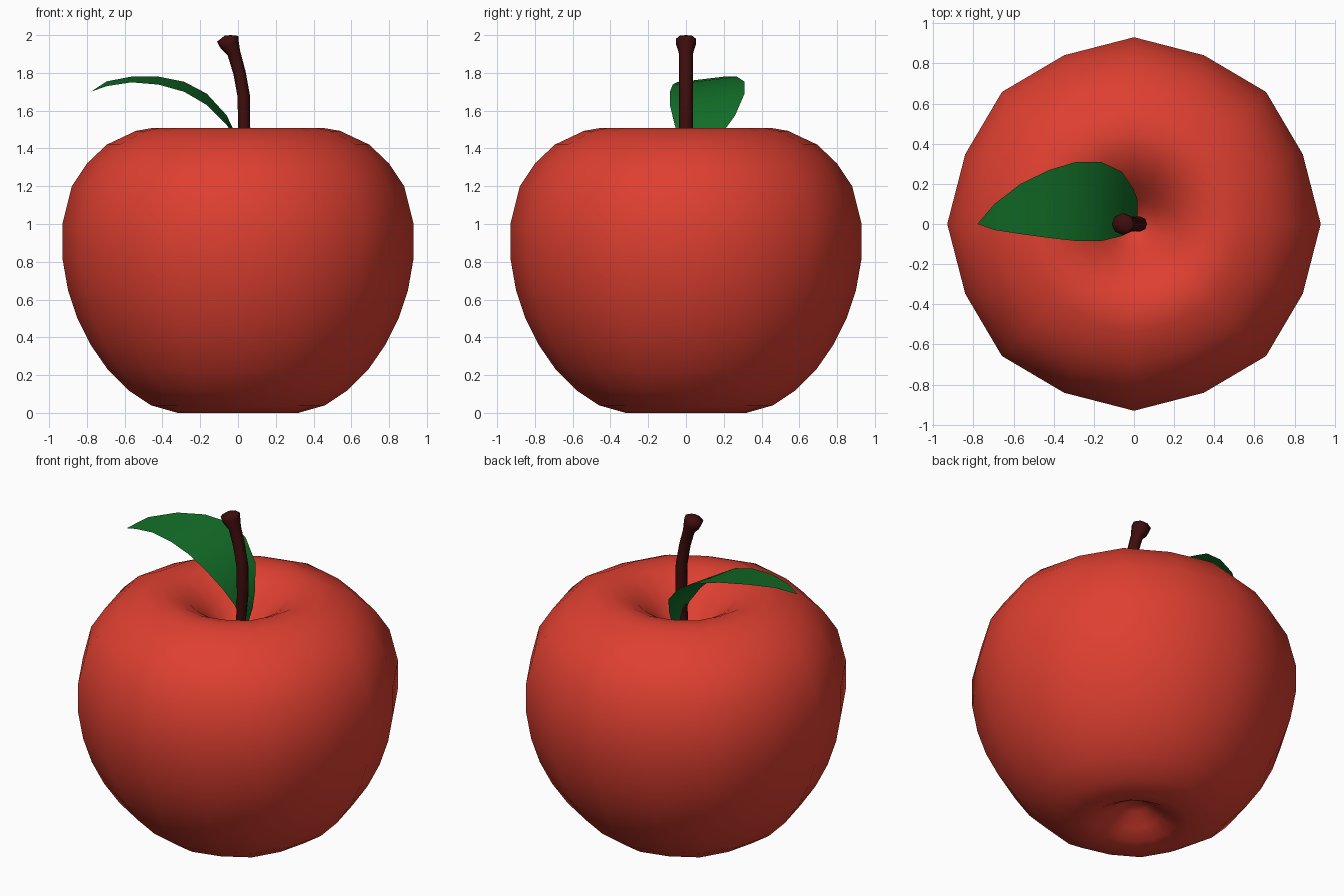
import bpy, bmesh, math
from mathutils import Vector

if "Cube" in bpy.data.objects:
    bpy.data.objects.remove(bpy.data.objects["Cube"])


def material(name, color):
    m = bpy.data.materials.new(name)
    m.diffuse_color = (*color, 1)
    m.use_nodes = True
    m.node_tree.nodes["Principled BSDF"].inputs["Base Color"].default_value = m.diffuse_color
    return m


def finish(name, bm, mat, recalc=True):
    if recalc:
        bmesh.ops.recalc_face_normals(bm, faces=bm.faces)
    for f in bm.faces:
        f.smooth = True
    me = bpy.data.meshes.new(name)
    bm.to_mesh(me)
    bm.free()
    me.materials.append(mat)
    ob = bpy.data.objects.new(name, me)
    bpy.context.collection.objects.link(ob)
    return ob


def skin(bm, rings, start, end):
    """Join closed rings of vertices and close both ends with a fan."""
    n = len(rings[0])
    for a, b in zip(rings, rings[1:]):
        for i in range(n):
            j = (i + 1) % n
            bm.faces.new((a[i], a[j], b[j], b[i]))
    for ring, tip in ((rings[0], start), (rings[-1], end)):
        v = bm.verts.new(tip)
        for i in range(n):
            bm.faces.new((ring[i], ring[(i + 1) % n], v))


red = material("apple red", (0.73, 0.05, 0.03))
brown = material("stem brown", (0.05, 0.004, 0.004))
green = material("leaf green", (0.006, 0.15, 0.02))

# Fruit: lathe profile (radius, height) from bottom dimple to top dimple
profile = [(.08, .12), (.16, .06), (.24, .015), (.32, 0), (.46, .04), (.58, .12),
           (.69, .23), (.78, .36), (.85, .50), (.90, .65), (.93, .82), (.93, 1.0),
           (.88, 1.20), (.80, 1.32), (.695, 1.42), (.54, 1.493), (.455, 1.508),
           (.37, 1.495), (.28, 1.45), (.20, 1.38), (.13, 1.30), (.06, 1.235)]
bm = bmesh.new()
rings = []
for r, z in profile:
    ring = []
    for i in range(16):
        k = r * (0.978 if i % 2 else 1.0)   # softly squared-off sides
        a = i * math.pi / 8
        ring.append(bm.verts.new((k * math.cos(a), k * math.sin(a), z)))
    rings.append(ring)
skin(bm, rings, (0, 0, .14), (0, 0, 1.21))
finish("fruit", bm, red)

# Stem: bent tube with a knobbed end; (x, z, half width x, half width y)
path = [(.012, 1.20, .022, .025), (.02, 1.32, .027, .03), (.033, 1.50, .032, .037),
        (.030, 1.68, .033, .037), (.008, 1.80, .033, .036), (-.022, 1.905, .035, .038),
        (-.044, 1.95, .052, .052), (-.055, 1.98, .058, .054), (-.04, 1.997, .030, .032)]
bm = bmesh.new()
rings = []
for k, (x, z, rx, ry) in enumerate(path):
    p, q = path[max(k - 1, 0)], path[min(k + 1, 6)]
    d = Vector((q[0] - p[0], 0, q[1] - p[1])).normalized() if k < 7 else Vector((-.25, 0, .97))
    side = Vector((d.z, 0, -d.x))
    if k == 8:
        side = Vector((1, 0, 0))
    ring = []
    for i in range(8):
        a = i * math.pi / 4
        ring.append(bm.verts.new(Vector((x, 0, z)) + side * rx * math.cos(a)
                                 + Vector((0, ry * math.sin(a), 0))))
    rings.append(ring)
skin(bm, rings, (.01, 0, 1.18), (-.04, 0, 2.0))
finish("stem", bm, brown)

# Leaf: thin arched sheet; rows of (x, front y, front z, back y, back z)
rows = [(.018, .01, 1.27, .07, 1.28), (.018, -.005, 1.35, .12, 1.36),
        (.0, -.03, 1.43, .17, 1.45), (-.06, -.06, 1.525, .26, 1.575),
        (-.165, -.085, 1.63, .31, 1.69), (-.285, -.085, 1.70, .31, 1.753),
        (-.42, -.07, 1.738, .27, 1.78), (-.565, -.05, 1.75, .20, 1.78),
        (-.695, -.03, 1.73, .10, 1.755)]
bm = bmesh.new()
strips = []
for x, y0, z0, y1, z1 in rows:
    strips.append([bm.verts.new((x, y0 + (y1 - y0) * t, z0 + (z1 - z0) * t))
                   for t in (0, .5, 1)])
for a, b in zip(strips, strips[1:]):
    for i in range(2):
        bm.faces.new((a[i], a[i + 1], b[i + 1], b[i]))
base, tip = bm.verts.new((.015, .03, 1.23)), bm.verts.new((-.78, 0, 1.70))
for i in range(2):
    bm.faces.new((base, strips[0][i + 1], strips[0][i]))
    bm.faces.new((strips[-1][i], strips[-1][i + 1], tip))
finish("leaf", bm, green, recalc=False)
